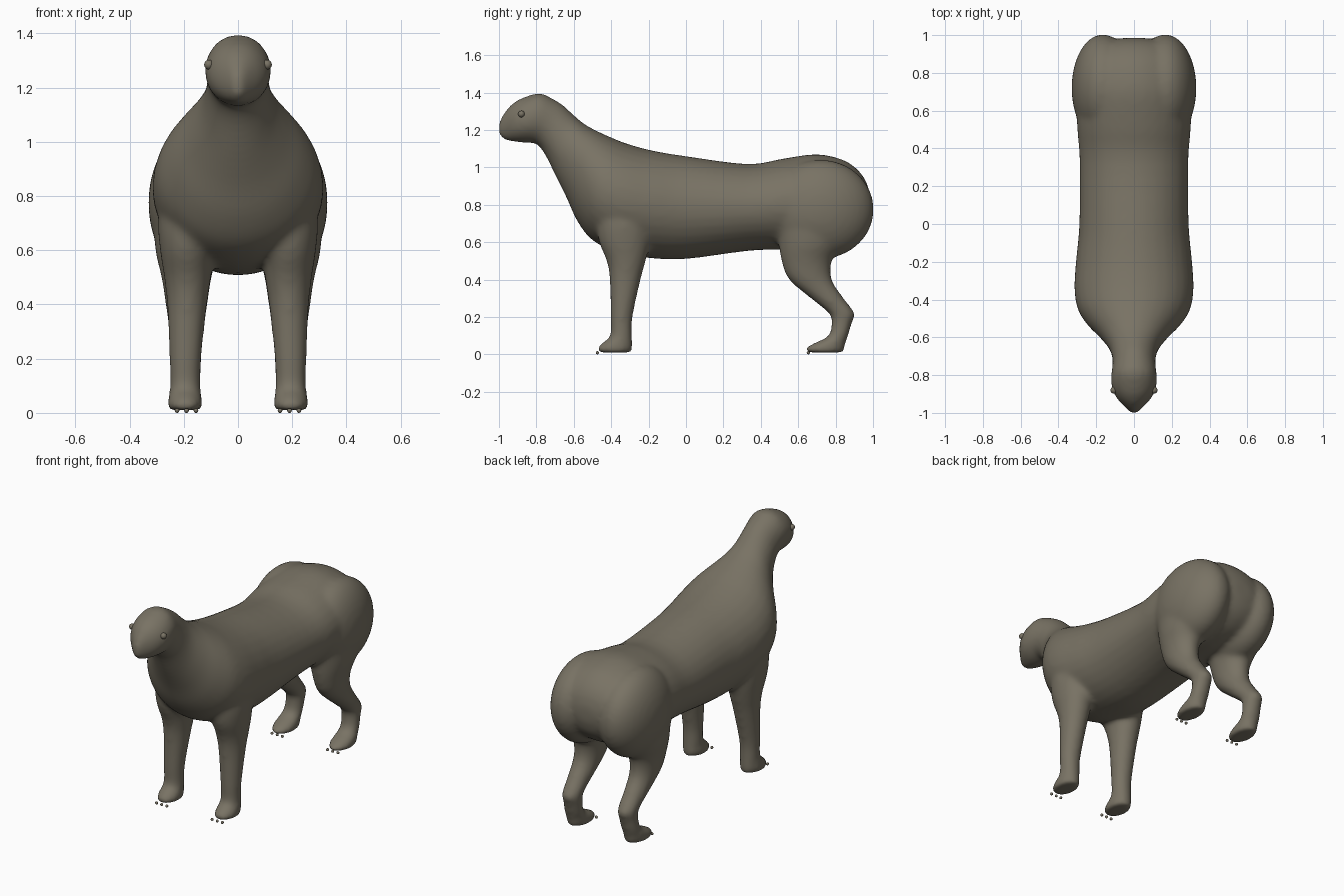
import bpy, bmesh, math
from mathutils import Matrix, Vector

coat = bpy.data.materials.new("grey brown coat")
coat.diffuse_color = (0.19, 0.17, 0.128, 1)


def smooth_rings(rings, steps=4):
    """Catmull-Rom interpolation between the key rings."""
    out = []
    n = len(rings)
    for i in range(n - 1):
        ks = [rings[max(0, min(n - 1, i + d))] for d in (-1, 0, 1, 2)]
        for s in range(steps):
            t = s / steps
            out.append([0.5 * (2 * b + (c - a) * t + (2 * a - 5 * b + 4 * c - d) * t * t
                               + (3 * b - a - 3 * c + d) * t ** 3) for a, b, c, d in zip(*ks)])
    out.append(list(rings[-1]))
    return out


def loft(bm, rings, seg=32):
    """Closed tube; ring = (x centre, y top, z top, y bottom, z bottom, half width)."""
    loops = []
    for cx, yt, zt, yb, zb, w in smooth_rings(rings):
        mid, up = Vector((cx, (yt + yb) / 2, (zt + zb) / 2)), Vector((0, (yt - yb) / 2, (zt - zb) / 2))
        loops.append([bm.verts.new(mid + Vector((w * math.cos(a), 0, 0)) + up * math.sin(a))
                      for a in (2 * math.pi * k / seg for k in range(seg))])
    for a, b in zip(loops, loops[1:]):
        for k in range(seg):
            bm.faces.new((a[k], a[(k + 1) % seg], b[(k + 1) % seg], b[k]))
    bm.faces.new(loops[0])
    bm.faces.new(loops[-1])


def leg(bm, side, keys):
    """Leg from horizontal rings (z, y, half depth, x, half width)."""
    loft(bm, [(side * x, y + d, z, y - d, z, w) for z, y, d, x, w in keys])


def finish(bm, name):
    bmesh.ops.recalc_face_normals(bm, faces=bm.faces)
    me = bpy.data.meshes.new(name)
    bm.to_mesh(me)
    bm.free()
    me.materials.append(coat)
    for p in me.polygons:
        p.use_smooth = True
    ob = bpy.data.objects.new(name, me)
    bpy.context.collection.objects.link(ob)
    return ob


def ball(name, loc, r):
    bm = bmesh.new()
    bmesh.ops.create_uvsphere(bm, u_segments=16, v_segments=10, radius=r,
                              matrix=Matrix.Translation(loc))
    return finish(bm, name)


body = bmesh.new()
# torso, neck and head: y top, z top, y bottom, z bottom, half width
spine = [
    (0.985, 0.85, 0.985, 0.77, 0.06), (0.965, 0.92, 0.965, 0.70, 0.15),
    (0.92, 0.985, 0.92, 0.64, 0.22), (0.84, 1.04, 0.84, 0.59, 0.27),
    (0.70, 1.07, 0.70, 0.56, 0.305), (0.52, 1.047, 0.52, 0.56, 0.302),
    (0.33, 1.018, 0.33, 0.553, 0.288), (0.0, 1.06, 0.0, 0.51, 0.29),
    (-0.18, 1.09, -0.20, 0.515, 0.307), (-0.31, 1.125, -0.37, 0.545, 0.316),
    (-0.40, 1.16, -0.50, 0.61, 0.298), (-0.47, 1.192, -0.58, 0.71, 0.25),
    (-0.54, 1.23, -0.64, 0.84, 0.185), (-0.60, 1.28, -0.70, 0.96, 0.135),
    (-0.66, 1.335, -0.755, 1.07, 0.115), (-0.71, 1.365, -0.80, 1.125, 0.115),
    (-0.78, 1.397, -0.83, 1.13, 0.122), (-0.86, 1.377, -0.88, 1.133, 0.117),
    (-0.92, 1.347, -0.93, 1.138, 0.09), (-0.97, 1.295, -0.97, 1.147, 0.048),
    (-1.002, 1.24, -1.002, 1.17, 0.015)]
loft(body, [(0,) + r for r in spine])

front_keys = [(0.82, -0.34, 0.12, 0.19, 0.09), (0.70, -0.335, 0.14, 0.19, 0.105),
              (0.60, -0.33, 0.135, 0.188, 0.1), (0.50, -0.32, 0.105, 0.186, 0.087),
              (0.40, -0.325, 0.083, 0.188, 0.074), (0.20, -0.345, 0.06, 0.194, 0.059),
              (0.10, -0.347, 0.059, 0.195, 0.057), (0.065, -0.365, 0.079, 0.195, 0.06),
              (0.035, -0.38, 0.095, 0.195, 0.066), (0.01, -0.38, 0.088, 0.195, 0.06)]
hind_keys = [(0.75, 0.68, 0.20, 0.19, 0.125), (0.60, 0.665, 0.17, 0.19, 0.115),
             (0.50, 0.645, 0.135, 0.19, 0.092), (0.40, 0.665, 0.115, 0.19, 0.077),
             (0.30, 0.755, 0.089, 0.19, 0.065), (0.22, 0.833, 0.07, 0.19, 0.057),
             (0.17, 0.833, 0.055, 0.19, 0.054), (0.10, 0.815, 0.053, 0.194, 0.056),
             (0.065, 0.775, 0.08, 0.195, 0.06), (0.035, 0.745, 0.105, 0.195, 0.066),
             (0.01, 0.745, 0.096, 0.195, 0.06)]
for side in (-1, 1):
    leg(body, side, front_keys)
    leg(body, side, hind_keys)
    # haunch lobe
    bmesh.ops.create_uvsphere(body, u_segments=32, v_segments=20, radius=1,
                              matrix=Matrix.Translation((side * 0.165, 0.72, 0.775))
                              @ Matrix.Diagonal((0.166, 0.285, 0.265, 1)))
animal = finish(body, "animal_body")

# fuse all the volumes into one soft skin
fuse = animal.modifiers.new("fuse", 'REMESH')
fuse.mode = 'VOXEL'
fuse.voxel_size = 0.014
fuse.use_smooth_shade = True
soft = animal.modifiers.new("soften", 'SMOOTH')
soft.factor = 0.5
soft.iterations = 12

# eyes and claws
for side, tag in ((-1, "right"), (1, "left")):
    ball("eye_" + tag, (side * 0.107, -0.88, 1.285), 0.018)
    for part, y in (("front", -0.474), ("hind", 0.654)):
        for k in (-1, 0, 1):
            ball(f"{part}_claw_{tag}_{k + 2}", (side * 0.19 + k * 0.035, y, 0.0125 - 0.004), 0.0085)
